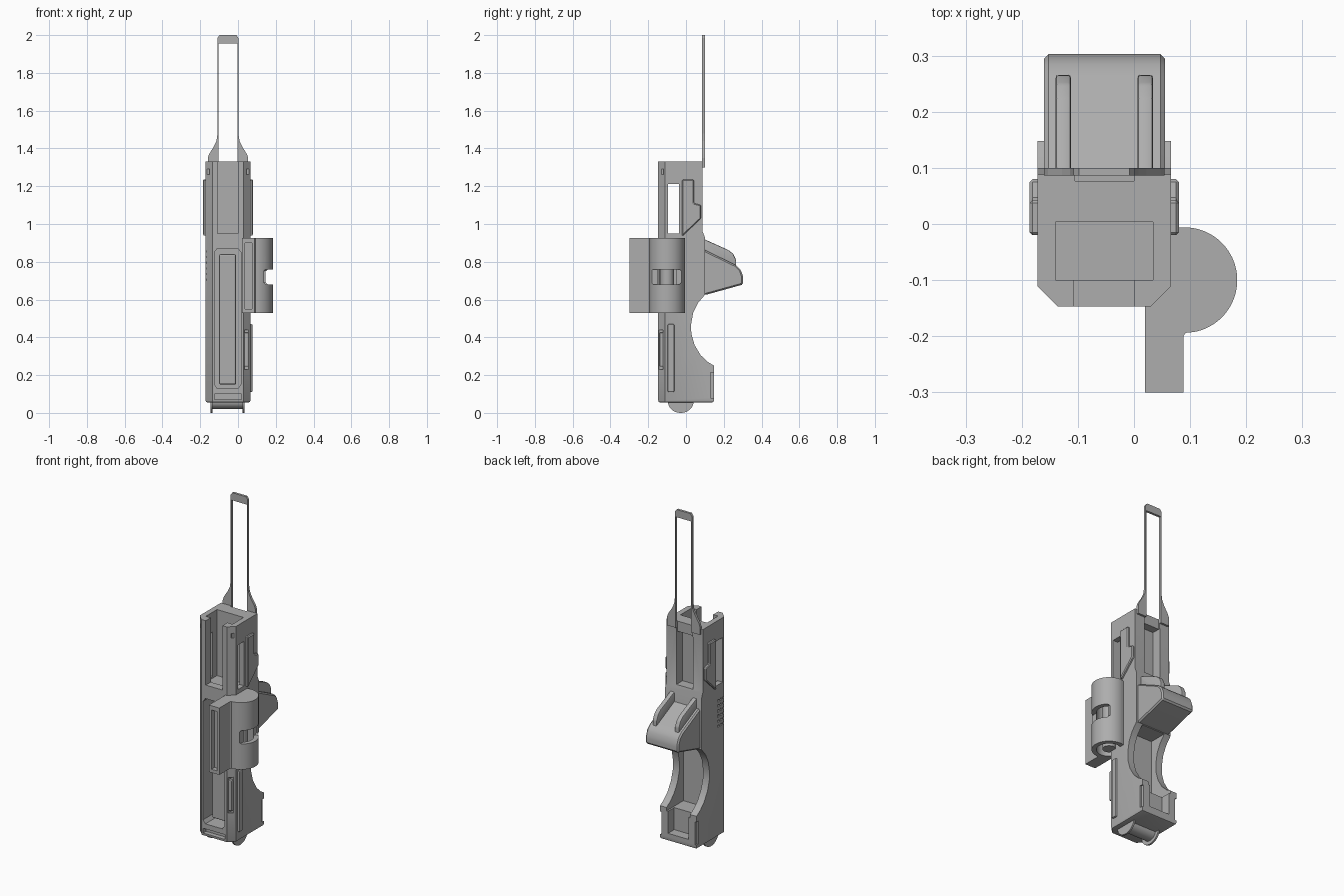
import bpy, bmesh, math
from mathutils import Vector

old = bpy.data.objects.get("Cube")
if old:
    bpy.data.objects.remove(old, do_unlink=True)

grey = bpy.data.materials.new("mid grey")
grey.use_nodes = True
colour = (0.42, 0.42, 0.42, 1)
grey.diffuse_color = colour
grey.node_tree.nodes["Principled BSDF"].inputs["Base Color"].default_value = colour

CX = -0.053            # centre line of the body
X0, X1 = -0.172, 0.066  # body sides


def prism(name, pts, axis, a, b):
    """Extrude a 2D outline along an axis; outline holds the other two axes in order."""
    bm = bmesh.new()

    def place(p, d):
        c = list(p)
        c.insert("xyz".index(axis), d)
        return Vector(c)
    low = [bm.verts.new(place(p, a)) for p in pts]
    high = [bm.verts.new(place(p, b)) for p in pts]
    bm.faces.new(low)
    bm.faces.new(high[::-1])
    for i in range(len(pts)):
        j = (i + 1) % len(pts)
        bm.faces.new((low[j], low[i], high[i], high[j]))
    bmesh.ops.recalc_face_normals(bm, faces=bm.faces)
    mesh = bpy.data.meshes.new(name)
    bm.to_mesh(mesh)
    bm.free()
    mesh.materials.append(grey)
    ob = bpy.data.objects.new(name, mesh)
    bpy.context.scene.collection.objects.link(ob)
    return ob


def box(name, x, y, z):
    return prism(name, [(x[0], y[0]), (x[1], y[0]), (x[1], y[1]), (x[0], y[1])], "z", *z)


def arc(cx, cy, r, start, end, n=24):
    return [(cx + r * math.cos(math.radians(start + (end - start) * i / n)),
             cy + r * math.sin(math.radians(start + (end - start) * i / n))) for i in range(n + 1)]


def activate(ob):
    bpy.ops.object.select_all(action="DESELECT")
    ob.select_set(True)
    bpy.context.view_layer.objects.active = ob


def cut(ob, cutter):
    mod = ob.modifiers.new("cut", "BOOLEAN")
    mod.operation, mod.solver, mod.object = "DIFFERENCE", "EXACT", cutter
    activate(ob)
    bpy.ops.object.modifier_apply(modifier=mod.name)
    bpy.data.objects.remove(cutter, do_unlink=True)


def bevel(ob, width, segments=2, test=None):
    bm = bmesh.new()
    bm.from_mesh(ob.data)
    edges = [e for e in bm.edges if test is None or test(*[v.co for v in e.verts])]
    bmesh.ops.bevel(bm, geom=edges, offset=width, segments=segments, profile=0.5, affect="EDGES")
    bm.to_mesh(ob.data)
    bm.free()


def smooth(ob):
    activate(ob)
    bpy.ops.object.shade_smooth_by_angle(angle=math.radians(30))


# Body: side profile with a finger scoop at the back
scoop = [(0.1, 0.625), (0.062, 0.58), (0.038, 0.53), (0.027, 0.47), (0.028, 0.42),
         (0.045, 0.36), (0.078, 0.305), (0.115, 0.27), (0.148, 0.25)]
body = prism("body", [(-0.147, 1.33), (-0.147, 0.055), (0.148, 0.055)] + scoop[::-1]
             + [(0.1, 0.93), (0.088, 0.96), (0.088, 1.33)], "x", X0, X1)
bevel(body, 0.036, 1, lambda p, q: p.y < -0.14 and q.y < -0.14 and abs(p.x - q.x) < 0.01)
bevel(body, 0.01, 2, lambda p, q: p.z < 0.06 and q.z < 0.06)

# Top pocket, front slots and side windows
cut(body, box("top_pocket", (-0.14, 0.034), (-0.1, 0.004), (0.94, 1.5)))
cut(body, box("upper_front_slot", (-0.108, 0.001), (-0.3, -0.05), (0.95, 1.5)))
cut(body, box("side_window", (-0.3, 0.3), (-0.095, -0.036), (0.95, 1.213)))
front = prism("lower_front_slot", [(-0.11, 0.13), (0.0, 0.13), (0.015, 0.15), (0.015, 0.85),
              (0.0, 0.87), (-0.11, 0.87), (-0.125, 0.85), (-0.125, 0.15)], "y", -0.3, -0.03)
cut(body, front)
cut(body, box("bottom_front_groove", (-0.125, 0.018), (-0.3, -0.12), (0.072, 0.1)))

# Back pocket, scoop channel and rear foot opening
cut(body, box("back_pocket", (-0.108, 0.001), (0.03, 0.3), (0.96, 1.27)))
cut(body, box("back_top_slit", (-0.105, 0.0), (0.077, 0.3), (1.2, 1.5)))
cut(body, box("scoop_channel", (-0.13, 0.024), (-0.01, 0.3), (0.23, 0.622)))
cut(body, box("foot_opening", (-0.12, 0.014), (0.09, 0.3), (0.1, 0.3)))

# Side notches near the top, foot and front edge
for x in (X0, X1):
    cut(body, box("top_notch", (x - 0.02, x + 0.02), (-0.145, -0.12), (1.262, 1.29)))
    cut(body, box("foot_notch", (x - 0.008, x + 0.008), (0.13, 0.3), (0.08, 0.215)))
cut(body, box("front_edge_notch", (0.035, 0.2), (-0.3, -0.122), (0.23, 0.44)))
cut(body, box("inner_window", (0.0, 0.2), (-0.065, -0.035), (0.68, 0.76)))

# Grid of vent holes in one wall
for col in range(3):
    for row in range(6):
        hole = arc(-0.055 - col * 0.026, 0.705 + row * 0.03, 0.008, 0, 315, 7)
        cut(body, prism("vent_hole", hole, "x", -0.3, -0.13))
smooth(body)

# Inner rail seen through the lower front slot
inner_rail = box("inner_rail", (-0.1, -0.01), (-0.1, -0.02), (0.15, 0.84))
bevel(inner_rail, 0.008)

# Raised side guides, mirrored on both sides
guide = [(-0.02, 0.935), (0.08, 1.03), (0.08, 1.1), (0.042, 1.11), (0.042, 1.235), (-0.02, 1.235)]
for side, x, out in (("left", X1, 1), ("right", X0, -1)):
    bevel(prism(side + "_guide", guide, "x", x - 0.01 * out, x + 0.014 * out), 0.005, 1)
rib = box("left_grip_rib", (0.05, 0.077), (-0.097, -0.062), (0.11, 0.47))
bevel(rib, 0.006)
edge_clip = box("front_edge_clip", (0.03, 0.056), (-0.14, -0.115), (0.245, 0.425))
bevel(edge_clip, 0.005)

# Tall thin loop on a flared base
half = [(0.107, 1.30), (0.107, 1.35), (0.1, 1.37), (0.075, 1.41), (0.061, 1.44),
        (0.055, 1.48), (0.055, 1.985), (0.045, 2.0)]
inner = [(0.05, 1.955), (0.05, 1.30)]
path = half + [(-x, z) for x, z in half[::-1]] + [(-x, z) for x, z in inner[::-1]] + inner
prism("loop_arm", [(CX + x, z) for x, z in path], "y", 0.086, 0.1)

# Thumb rest with two ribs
rest = prism("thumb_rest", [(0.07, 0.88), (0.1, 0.862), (0.265, 0.782), (0.29, 0.757),
             (0.303, 0.72), (0.303, 0.68), (0.105, 0.625), (0.07, 0.625)], "x", -0.16, 0.055)
bevel(rest, 0.008, 1)
smooth(rest)
rib_side = [(0.07, 0.93), (0.1, 0.918), (0.225, 0.862), (0.25, 0.842), (0.265, 0.81),
            (0.267, 0.74), (0.07, 0.74)]
for side, s in (("left", 1), ("right", -1)):
    x = CX + s * 0.073
    r = prism(side + "_thumb_rib", rib_side, "x", x - 0.014, x + 0.014)
    bevel(r, 0.006)
    smooth(r)

# Side tube with a flat tail, bored from below and opened by a window
outline = [(0.02, -0.3), (0.088, -0.3), (0.088, -0.2), (0.092, -0.194)] \
    + arc(0.09, -0.1, 0.094, -80, 95, 40) + [(0.02, -0.02)]
tube = prism("side_tube", outline, "z", 0.53, 0.925)
cut(tube, prism("tube_bore", arc(0.09, -0.1, 0.068, 0, 350, 35), "z", 0.4, 0.9))
window = prism("tube_window", [(-0.175, 0.68), (-0.035, 0.68), (-0.025, 0.69), (-0.025, 0.75),
               (-0.035, 0.76), (-0.175, 0.76), (-0.183, 0.75), (-0.183, 0.69)], "x", 0.138, 0.3)
cut(tube, window)
cut(tube, box("tube_inner_window", (0.0, 0.09), (-0.065, -0.035), (0.68, 0.76)))
cut(tube, box("tail_groove", (0.036, 0.074), (-0.4, -0.27), (0.55, 0.9)))
smooth(tube)
core = prism("tube_core", arc(0.09, -0.1, 0.036, 0, 345, 23), "z", 0.535, 0.91)
smooth(core)

# Bottom roller: a thin half disc at each end and a smaller drum between
for name, r, x0, x1 in (("right_roller_disc", 0.068, -0.145, -0.135),
                        ("left_roller_disc", 0.068, 0.025, 0.035),
                        ("roller_drum", 0.045, -0.136, 0.026)):
    low = [(y, 0.06 + (z - 0.06) * (0.06 / 0.068)) for y, z in arc(-0.028, 0.06, r, 180, 360)]
    smooth(prism(name, low, "x", x0, x1))
